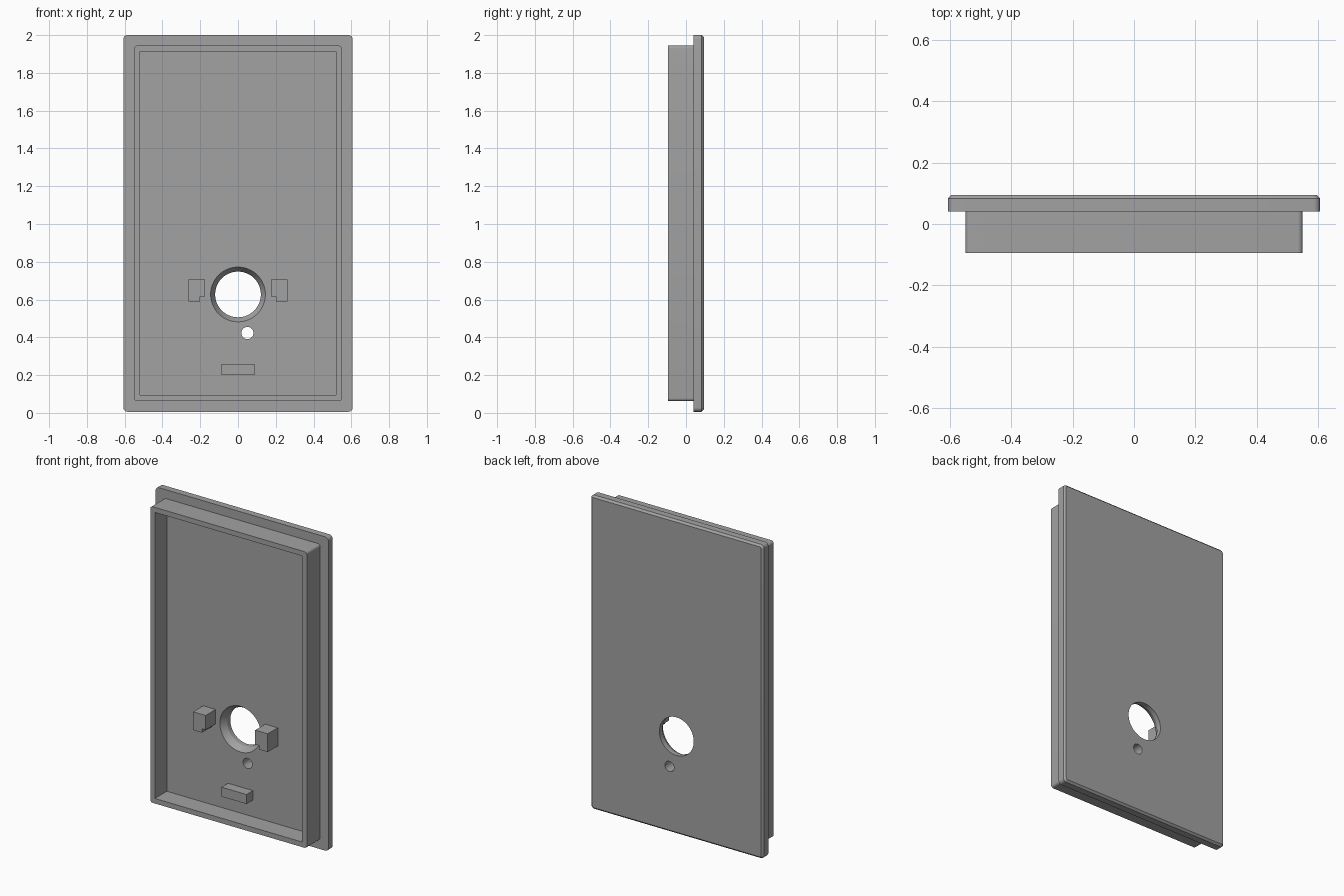
import bpy, bmesh, math

cube = bpy.data.objects.get("Cube")
if cube:
    bpy.data.objects.remove(cube, do_unlink=True)

grey = bpy.data.materials.new("plain_grey")
grey.use_nodes = True
COLOUR = (0.36, 0.36, 0.36, 1)
grey.diffuse_color = COLOUR
grey.node_tree.nodes["Principled BSDF"].inputs["Base Color"].default_value = COLOUR

FLOOR = 0.025          # inside face of the panel
BACK = 0.095           # outside face of the panel
CENTRE_Z = 1.003


def rounded_rect(half_w, half_h, radius, y, steps=6):
    """Loop of points around a rounded rectangle facing the front."""
    pts = []
    for i, (sx, sz) in enumerate([(1, 1), (-1, 1), (-1, -1), (1, -1)]):
        for s in range(steps + 1):
            a = math.pi / 2 * (i + s / steps)
            pts.append((sx * (half_w - radius) + radius * math.cos(a), y,
                        CENTRE_Z + sz * (half_h - radius) + radius * math.sin(a)))
    return pts


def circle(x, z, radius, y, sides=64):
    return [(x + radius * math.cos(2 * math.pi * i / sides), y,
             z + radius * math.sin(2 * math.pi * i / sides)) for i in range(sides)]


def loft(name, loops):
    """Closed solid skinned through loops of equal length."""
    bm = bmesh.new()
    rings = [[bm.verts.new(p) for p in loop] for loop in loops]
    for a, b in zip(rings, rings[1:]):
        for i in range(len(a)):
            j = (i + 1) % len(a)
            bm.faces.new((a[i], a[j], b[j], b[i]))
    bm.faces.new(rings[0])
    bm.faces.new(rings[-1])
    bmesh.ops.remove_doubles(bm, verts=bm.verts, dist=1e-5)
    bmesh.ops.recalc_face_normals(bm, faces=bm.faces)
    mesh = bpy.data.meshes.new(name)
    bm.to_mesh(mesh)
    bm.free()
    mesh.materials.append(grey)
    obj = bpy.data.objects.new(name, mesh)
    bpy.context.collection.objects.link(obj)
    return obj


def prism(name, outline, front):
    """Block of the given x, z outline standing on the panel floor."""
    return loft(name, [[(x, y, z) for x, z in outline] for y in (front, FLOOR + 0.002)])


# Panel with bevelled back, stepped flange and raised rim
panel = loft("panel", [
    rounded_rect(0.595, 0.985, 0.012, BACK),
    rounded_rect(0.607, 0.997, 0.022, 0.083),
    rounded_rect(0.607, 0.997, 0.022, 0.04),
    rounded_rect(0.55, 0.941, 0.016, 0.04),
    rounded_rect(0.55, 0.941, 0.016, -BACK),
    rounded_rect(0.518, 0.909, 0, -BACK),
    rounded_rect(0.518, 0.909, 0, FLOOR),
])

# Countersunk round opening and small hole
opening = loft("opening_cutter", [
    circle(0, 0.627, 0.145, FLOOR - 0.03),
    circle(0, 0.627, 0.145, FLOOR),
    circle(0, 0.627, 0.121, 0.065),
    circle(0, 0.627, 0.121, BACK + 0.05),
])
small_hole = loft("small_hole_cutter", [
    circle(0.05, 0.423, 0.032, y, 40) for y in (FLOOR - 0.03, BACK + 0.05)])

for cutter in (opening, small_hole):
    cutter.hide_render = True
    mod = panel.modifiers.new("cut", "BOOLEAN")
    mod.operation = "DIFFERENCE"
    mod.solver = "EXACT"
    mod.object = cutter
    bpy.context.view_layer.objects.active = panel
    bpy.ops.object.modifier_apply(modifier=mod.name)
    bpy.data.objects.remove(cutter, do_unlink=True)

# Notched clips either side of the opening
for side, label in ((1, "left"), (-1, "right")):
    prism(label + "_clip", [(side * x, z) for x, z in (
        (0.262, 0.59), (0.262, 0.706), (0.174, 0.706),
        (0.174, 0.615), (0.2, 0.615), (0.2, 0.59))], -0.076)

# Small ledge below
prism("lower_ledge", [(-0.088, 0.2), (0.088, 0.2), (0.088, 0.26), (-0.088, 0.26)], -0.04)

bpy.ops.object.select_all(action="DESELECT")
panel.select_set(True)
bpy.context.view_layer.objects.active = panel
bpy.ops.object.shade_smooth_by_angle(angle=math.radians(30))
